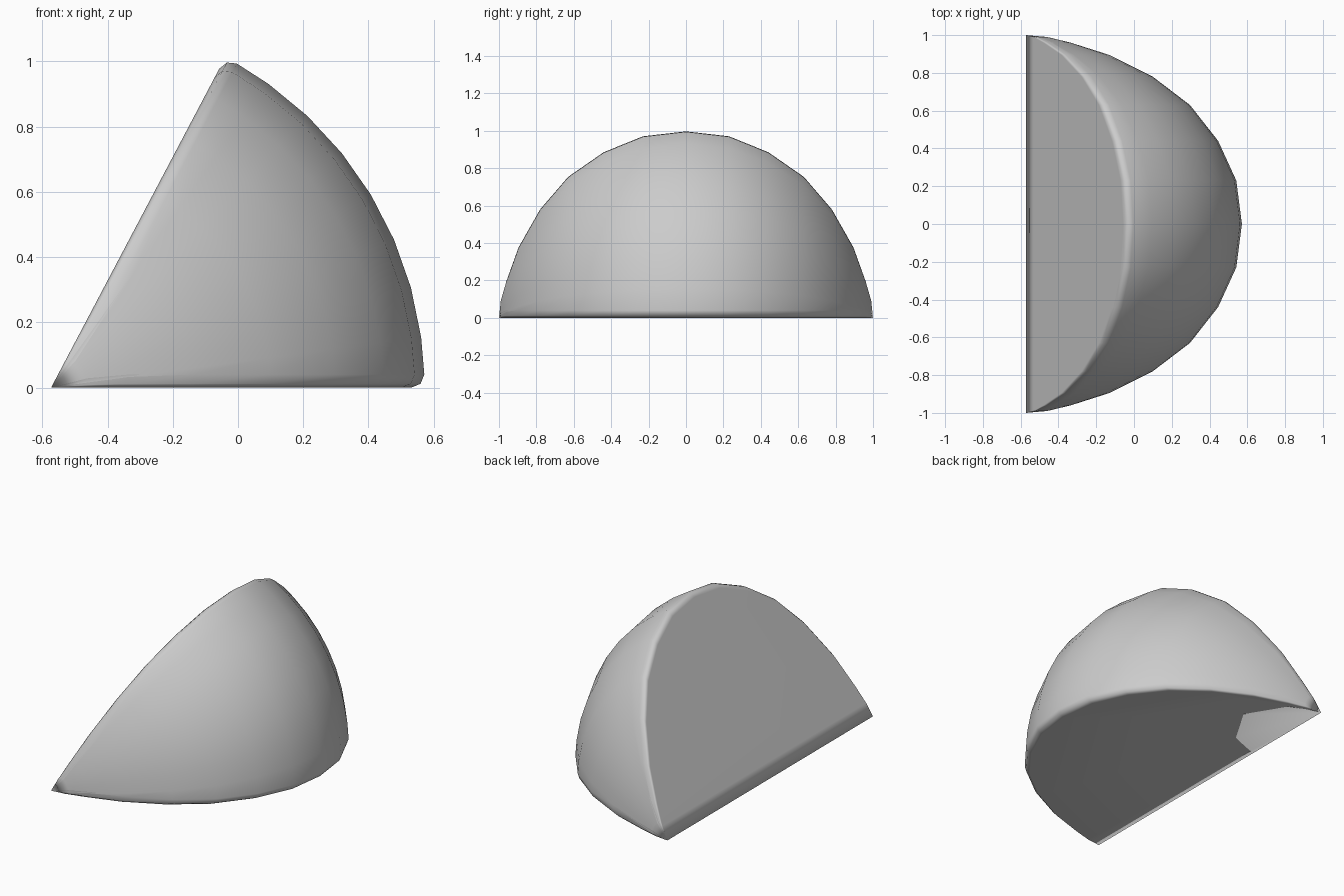
import bpy, bmesh
from math import cos, sin, radians

if "Cube" in bpy.data.objects:
    bpy.data.objects.remove(bpy.data.objects["Cube"])

R, AXIS_X = 1.145, -0.573          # outer radius and hinge line position
WEDGE, STEPS = radians(62.2), 8    # opening angle of the slice
BEVEL = 0.04

# Half of the rind profile: (y, share of outer radius), mirrored below
half = [(0.23, 0.974), (0.44, 0.89), (0.63, 0.76), (0.78, 0.588),
        (0.895, 0.388), (0.96, 0.21), (0.99, 0.10)]
profile = [(-y, r) for y, r in reversed(half)] + [(0, 1)] + half

bm = bmesh.new()


def polar(r, a, y):
    return bm.verts.new((AXIS_X + r * cos(a), y, r * sin(a)))


# Rounded arc across the rind at every profile station
rings = []
for y, share in profile:
    r = R * share
    b = min(BEVEL, r * 0.25)
    edge = [(r - b, 0), (r - b * 0.3, b * 0.3 / r), (r, b / r)]
    arc = [(r, WEDGE * k / STEPS) for k in range(1, STEPS)]
    far = [(q, WEDGE - a) for q, a in reversed(edge)]
    rings.append([polar(q, a, y) for q, a in edge + arc + far])

tip_front = polar(0, 0, -1)
tip_back = polar(0, 0, 1)

# Rind surface and its two pointed ends
for a, b in zip(rings, rings[1:]):
    for i in range(len(a) - 1):
        bm.faces.new((a[i], b[i], b[i + 1], a[i + 1]))
for i in range(len(rings[0]) - 1):
    bm.faces.new((tip_front, rings[0][i], rings[0][i + 1]))
    bm.faces.new((tip_back, rings[-1][i + 1], rings[-1][i]))

# Flat cut faces, meeting at the hinge edge
for i in (0, -1):
    bm.faces.new([tip_front] + [ring[i] for ring in rings] + [tip_back])
bmesh.ops.recalc_face_normals(bm, faces=bm.faces)
for f in bm.faces:
    f.smooth = True
bm.edges.get((tip_front, tip_back)).smooth = False

mesh = bpy.data.meshes.new("wedge_slice")
bm.to_mesh(mesh)
bm.free()
wedge = bpy.data.objects.new("wedge_slice", mesh)
bpy.context.collection.objects.link(wedge)

# Keep the cut faces flat while the rim shades smoothly
normals = wedge.modifiers.new("flat_cut_faces", 'WEIGHTED_NORMAL')
normals.keep_sharp = True
